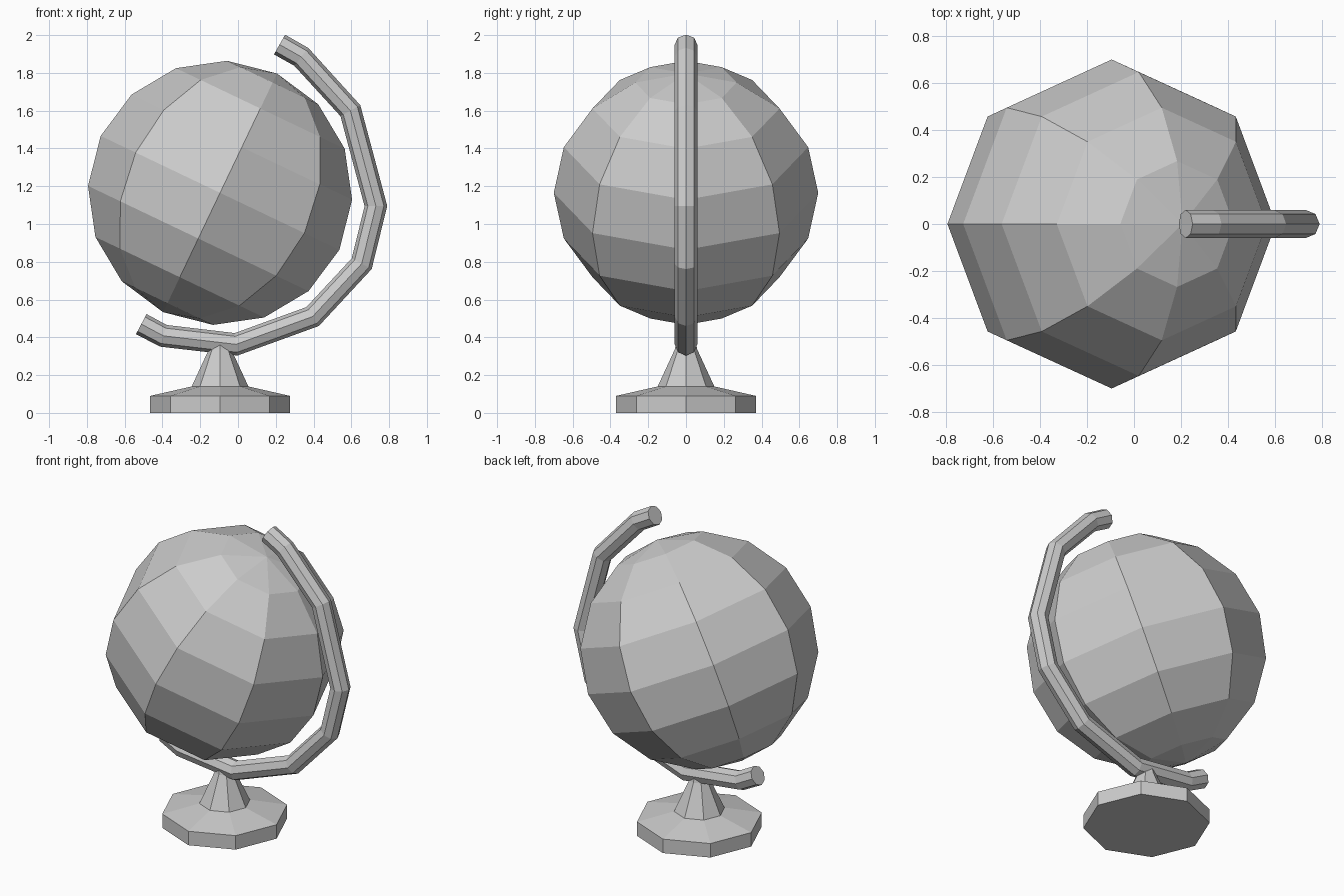
import bpy, bmesh, math
from mathutils import Vector

if "Cube" in bpy.data.objects:
    bpy.data.objects.remove(bpy.data.objects["Cube"])

CX = -0.095          # axis of the stand and globe
SIDES = 8


def skin_rings(name, rings):
    """Join a list of equal vertex rings into a capped, flat-faced tube."""
    bm = bmesh.new()
    loops = [[bm.verts.new(p) for p in ring] for ring in rings]
    for a, b in zip(loops, loops[1:]):
        for i in range(SIDES):
            j = (i + 1) % SIDES
            bm.faces.new((a[i], a[j], b[j], b[i]))
    bm.faces.new(loops[0])
    bm.faces.new(loops[-1])
    bmesh.ops.recalc_face_normals(bm, faces=bm.faces)
    mesh = bpy.data.meshes.new(name)
    bm.to_mesh(mesh)
    bm.free()
    obj = bpy.data.objects.new(name, mesh)
    bpy.context.collection.objects.link(obj)
    return obj


def ring(center, u, v, radius):
    steps = [2 * math.pi * i / SIDES for i in range(SIDES)]
    return [center + radius * (math.cos(a) * u + math.sin(a) * v) for a in steps]


X, Y = Vector((1, 0, 0)), Vector((0, 1, 0))

# Tilted globe
bpy.ops.mesh.primitive_uv_sphere_add(
    segments=SIDES, ring_count=8, radius=0.70,
    location=(CX, 0, 1.165), rotation=(0, math.radians(25.5), 0))
bpy.context.object.name = "globe"

# Stand: octagonal foot rising into a tapered neck
profile = [(0.37, 0), (0.37, 0.09), (0.15, 0.14), (0.06, 0.335), (0.053, 0.365)]
skin_rings("stand", [ring(Vector((CX, 0, z)), X, Y, r) for r, z in profile])

# Curved arm: octagonal tube along a path in the x-z plane
path = [Vector((x, 0, z)) for x, z in [
    (0.22, 1.95), (0.335, 1.885), (0.595, 1.60), (0.73, 1.095), (0.655, 0.79),
    (0.395, 0.51), (-0.01, 0.363), (-0.395, 0.408), (-0.512, 0.47)]]
rings = []
for i, p in enumerate(path):
    before = (p - path[i - 1]).normalized() if i > 0 else Vector()
    after = (path[i + 1] - p).normalized() if i < len(path) - 1 else Vector()
    tangent = (before + after).normalized()
    rings.append(ring(p, tangent.cross(Y), Y, 0.06))
skin_rings("arm", rings)
